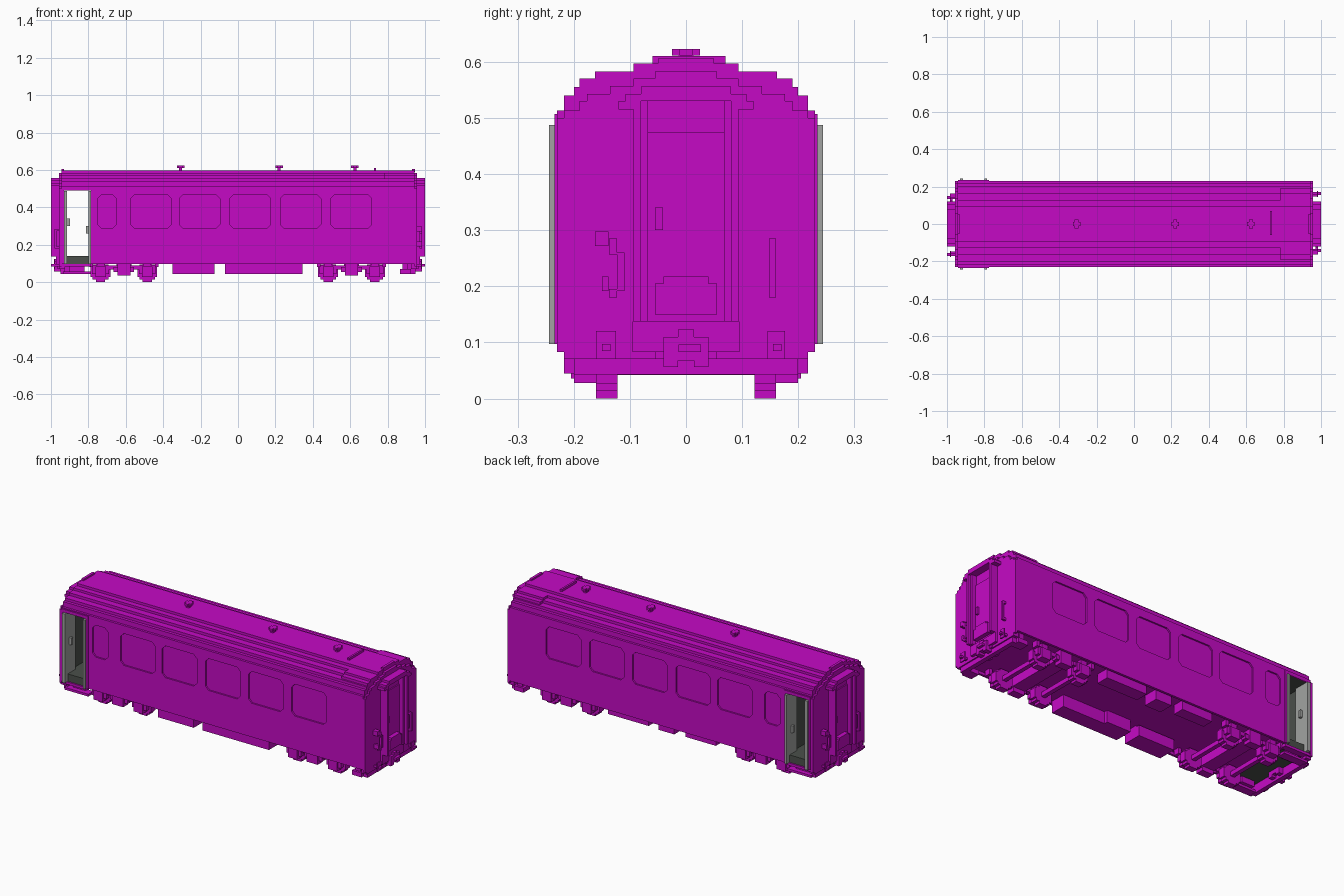
import bpy, bmesh, math
from mathutils import Matrix

if "Cube" in bpy.data.objects:
    bpy.data.objects.remove(bpy.data.objects["Cube"], do_unlink=True)


def material(name, rgb):
    m = bpy.data.materials.new(name)
    m.use_nodes = True
    m.diffuse_color = (*rgb, 1)
    bsdf = next(n for n in m.node_tree.nodes if n.type == 'BSDF_PRINCIPLED')
    bsdf.inputs["Base Color"].default_value = (*rgb, 1)
    return m


MAGENTA = material("magenta", (0.56, 0.003, 0.56))
DOOR_GREY = material("door grey", (0.36, 0.37, 0.36))
DARK_GREY = material("dark grey", (0.07, 0.08, 0.07))


def finish(name, bm, *mats):
    bmesh.ops.recalc_face_normals(bm, faces=bm.faces)
    me = bpy.data.meshes.new(name)
    bm.to_mesh(me)
    bm.free()
    for m in mats:
        me.materials.append(m)
    ob = bpy.data.objects.new(name, me)
    bpy.context.scene.collection.objects.link(ob)
    return ob


def add_box(bm, x0, x1, y0, y1, z0, z1):
    mat = Matrix.Translation(((x0 + x1) / 2, (y0 + y1) / 2, (z0 + z1) / 2)) @ \
        Matrix.Diagonal((x1 - x0, y1 - y0, z1 - z0, 1))
    bmesh.ops.create_cube(bm, size=1, matrix=mat)


def boxes(name, items, mat=MAGENTA, mirror_y=False, turn=False):
    """One object from boxes; optionally mirrored in y or repeated by a half turn."""
    bm = bmesh.new()
    for x0, x1, y0, y1, z0, z1 in items:
        add_box(bm, x0, x1, y0, y1, z0, z1)
        if mirror_y:
            add_box(bm, x0, x1, -y1, -y0, z0, z1)
        if turn:
            add_box(bm, -x1, -x0, -y1, -y0, z0, z1)
    return finish(name, bm, mat)


def add_prism(bm, pts, axis, a, b):
    """Extrude a 2D outline along x (pts are y, z) or y (pts are x, z)."""
    place = (lambda p, t: (t, *p)) if axis == 'x' else (lambda p, t: (p[0], t, p[1]))
    lo = [bm.verts.new(place(p, a)) for p in pts]
    hi = [bm.verts.new(place(p, b)) for p in pts]
    bm.faces.new(lo)
    bm.faces.new(hi[::-1])
    n = len(pts)
    for i in range(n):
        bm.faces.new((lo[i], lo[(i + 1) % n], hi[(i + 1) % n], hi[i]))


def section(steps, bottom, inner=None):
    """Symmetric stepped cross-section from (half width, top z) pairs, widest first."""
    half = []
    if inner:
        half += [(inner[0], inner[1]), (inner[0], bottom)]
    z = bottom
    for w, top in steps:
        half += [(w, z), (w, top)]
        z = top
    return half + [(-y, z) for y, z in reversed(half)]


# Body shell with stepped roof
ROOF = [(0.23, 0.513), (0.217, 0.54), (0.20, 0.555), (0.163, 0.57), (0.125, 0.583), (0.094, 0.597)]
END = [(0.23, 0.50), (0.217, 0.513), (0.19, 0.53), (0.176, 0.543), (0.135, 0.557), (0.094, 0.57), (0.055, 0.583)]
bm = bmesh.new()
add_prism(bm, section(ROOF, 0.097, inner=(0.217, 0.112)), 'x', -0.943, 0.943)
body = finish("body", bm, MAGENTA, DARK_GREY)

# Cutters for window recesses and the through doorway
bm = bmesh.new()
C = 0.02
Z0, Z1 = 0.288, 0.468
for x0, x1 in [(-0.75, -0.652), (-0.573, -0.358), (-0.313, -0.097),
               (-0.043, 0.175), (0.227, 0.443), (0.497, 0.715)]:
    outline = [(x0 + C, Z0), (x1 - C, Z0), (x1, Z0 + C), (x1, Z1 - C),
               (x1 - C, Z1), (x0 + C, Z1), (x0, Z1 - C), (x0, Z0 + C)]
    for s in (-1, 1):
        add_prism(bm, outline, 'y', s * 0.221, s * 0.26)
add_box(bm, -0.93, -0.787, -0.3, 0.3, 0.05, 0.49)
cutter = finish("cutter", bm)
cutter.hide_render = True
mod = body.modifiers.new("openings", 'BOOLEAN')
mod.object = cutter
mod.operation = 'DIFFERENCE'
mod.solver = 'EXACT'
cut = bpy.data.meshes.new_from_object(body.evaluated_get(bpy.context.evaluated_depsgraph_get()))
body.modifiers.clear()
body.data = cut
bpy.data.objects.remove(cutter, do_unlink=True)
# Vestibule walls are dark
for p in body.data.polygons:
    c = p.center
    inside = -0.935 < c.x < -0.78 and 0.08 < c.z < 0.495 and abs(c.y) < 0.2
    p.material_index = 1 if inside else 0

# End walls
for s, name in ((1, "right_end_wall"), (-1, "left_end_wall")):
    bm = bmesh.new()
    add_prism(bm, section(END, 0.083), 'x', s * 0.943, s * 0.957)
    finish(name, bm, MAGENTA)

# Doorway: floor, frame, open door leaves, handles and steps
boxes("vestibule_floor", [(-0.93, -0.787, -0.217, 0.217, 0.09, 0.139)], DARK_GREY)
boxes("door_frame", [(-0.94, -0.775, 0.228, 0.234, 0.49, 0.507), (-0.787, -0.775, 0.228, 0.234, 0.097, 0.49),
                     (-0.94, -0.93, 0.228, 0.234, 0.097, 0.49)], mirror_y=True)
boxes("door_leaves", [(-0.93, -0.913, 0.15, 0.244, 0.097, 0.487),
                      (-0.80, -0.787, 0.15, 0.244, 0.097, 0.487)], DOOR_GREY, mirror_y=True)
boxes("door_handles", [(-0.913, -0.898, 0.19, 0.205, 0.30, 0.34),
                       (-0.813, -0.80, 0.19, 0.205, 0.26, 0.30)], DOOR_GREY, mirror_y=True)
boxes("door_steps", [(-0.935, -0.785, 0.17, 0.217, 0.045, 0.058), (-0.90, -0.82, 0.15, 0.19, 0.058, 0.097),
                     (-0.943, -0.785, 0.19, 0.225, 0.083, 0.097)], mirror_y=True)

# Roof fittings
vents = []
for x in (-0.307, 0.22, 0.625):
    vents += [(x - 0.008, x + 0.008, -0.013, 0.013, 0.59, 0.612),
              (x - 0.02, x + 0.02, -0.012, 0.012, 0.611, 0.623),
              (x - 0.01, x + 0.01, -0.025, 0.025, 0.611, 0.623)]
boxes("roof_vents", vents)
boxes("roof_bar", [(0.727, 0.738, -0.06, 0.07, 0.595, 0.61)])
boxes("roof_lockers", [(0.78, 0.943, 0.12, 0.162, 0.56, 0.583), (0.78, 0.943, 0.16, 0.19, 0.54, 0.57)], mirror_y=True)
boxes("roof_end_ridges", [(0.93, 0.945, -0.05, 0.05, 0.59, 0.606)], turn=True)

# Gangways at both ends: posts, canopy, door, folded bridge plate, sill
boxes("gangway_posts", [(0.955, 1.0, y, y + 0.014, 0.137, 0.543) for y in (-0.094, 0.08)], turn=True)
boxes("gangway_bellows", [(0.955, 0.985, y, y + 0.012, 0.137, 0.53) for y in (-0.08, 0.068)], turn=True)
boxes("gangway_canopy", [(0.955, 1.0, -0.08, 0.08, 0.53, 0.556), (0.955, 1.0, -0.12, -0.094, 0.515, 0.53),
                         (0.955, 1.0, 0.094, 0.12, 0.515, 0.53), (0.955, 1.0, -0.108, -0.08, 0.53, 0.543),
                         (0.955, 1.0, 0.08, 0.108, 0.53, 0.543)], turn=True)
boxes("end_door", [(0.955, 0.964, -0.068, 0.068, 0.137, 0.475)], turn=True)
boxes("end_door_handle", [(0.96, 0.975, -0.055, -0.041, 0.30, 0.34)], turn=True)
boxes("bridge_plate", [(0.96, 0.988, -0.055, 0.055, 0.15, 0.205), (0.96, 0.988, -0.04, 0.04, 0.205, 0.217)], turn=True)
boxes("gangway_sill", [(0.94, 0.972, -0.095, 0.095, 0.083, 0.137), (0.94, 0.965, -0.055, 0.055, 0.07, 0.083)], turn=True)
boxes("coupler", [(0.90, 0.985, -0.04, 0.04, 0.068, 0.11), (0.90, 0.985, -0.014, 0.014, 0.11, 0.123),
                  (0.90, 0.985, -0.04, -0.014, 0.056, 0.068), (0.90, 0.985, 0.014, 0.04, 0.056, 0.068),
                  (0.98, 1.0, -0.013, 0.027, 0.083, 0.096)], turn=True)

# End handrails, hoses and buffers
boxes("end_handrail", [(0.97, 0.98, 0.148, 0.16, 0.18, 0.285), (0.955, 0.98, 0.148, 0.16, 0.18, 0.192),
                       (0.955, 0.98, 0.148, 0.16, 0.273, 0.285)], turn=True)
boxes("end_hoses", [(0.955, 0.985, -0.162, -0.138, 0.272, 0.298), (0.97, 0.985, -0.137, -0.123, 0.257, 0.285),
                    (0.97, 0.985, -0.123, -0.11, 0.192, 0.26), (0.97, 0.985, -0.137, -0.123, 0.18, 0.195),
                    (0.955, 0.985, -0.15, -0.138, 0.192, 0.217)], turn=True)
boxes("buffers", [(0.955, 1.0, 0.155, 0.17, 0.085, 0.097), (0.978, 0.985, 0.145, 0.176, 0.07, 0.12),
                  (0.955, 1.0, -0.15, -0.135, 0.085, 0.097), (0.978, 0.985, -0.16, -0.125, 0.07, 0.12)], turn=True)
boxes("buffer_beams", [(0.925, 0.957, -0.217, 0.217, 0.07, 0.10), (0.925, 0.95, -0.2, 0.2, 0.043, 0.07)], turn=True)

# Underfloor equipment
boxes("equipment_boxes", [(-0.35, -0.125, -0.217, -0.11, 0.045, 0.104), (-0.22, -0.125, -0.22, -0.13, 0.10, 0.115),
                          (-0.07, 0.08, -0.217, -0.11, 0.045, 0.114), (0.08, 0.345, -0.217, -0.13, 0.045, 0.114),
                          (0.09, 0.345, 0.13, 0.205, 0.06, 0.114), (-0.07, 0.03, 0.12, 0.205, 0.055, 0.114),
                          (-0.33, -0.14, 0.14, 0.205, 0.06, 0.114)])
boxes("corner_steps", [(0.865, 0.925, 0.16, 0.217, 0.045, 0.07), (0.88, 0.91, 0.17, 0.205, 0.07, 0.114)], mirror_y=True)

# Bogies: stepped wheels, axles, side frames, bolster
for cx, name in ((-0.61, "left"), (0.607, "right")):
    wheels, frame = [], []
    for d in (-0.125, 0.125):
        w = cx + d
        for half, z0, z1 in ((0.025, 0.0, 0.105), (0.042, 0.013, 0.095), (0.053, 0.027, 0.08)):
            wheels.append((w - half, w + half, 0.122, 0.16, z0, z1))
        wheels.append((w - 0.012, w + 0.012, 0.0, 0.125, 0.042, 0.066))
        frame += [(w - 0.028, w + 0.028, 0.16, 0.2, 0.028, 0.083),
                  (w - 0.045, w + 0.045, 0.165, 0.19, 0.045, 0.09),
                  (w - 0.02, w + 0.02, 0.165, 0.19, 0.09, 0.114)]
    frame += [(cx - 0.17, cx + 0.17, 0.16, 0.185, 0.068, 0.09),
              (cx - 0.035, cx + 0.035, 0.16, 0.205, 0.036, 0.114),
              (cx - 0.055, cx + 0.055, 0.165, 0.195, 0.055, 0.08),
              (cx - 0.04, cx + 0.04, 0.0, 0.16, 0.06, 0.114),
              (cx - 0.185, cx - 0.165, 0.165, 0.2, 0.08, 0.114),
              (cx + 0.165, cx + 0.185, 0.165, 0.2, 0.08, 0.114)]
    boxes(name + "_bogie_wheels", wheels, mirror_y=True)
    boxes(name + "_bogie_frame", frame, mirror_y=True)
